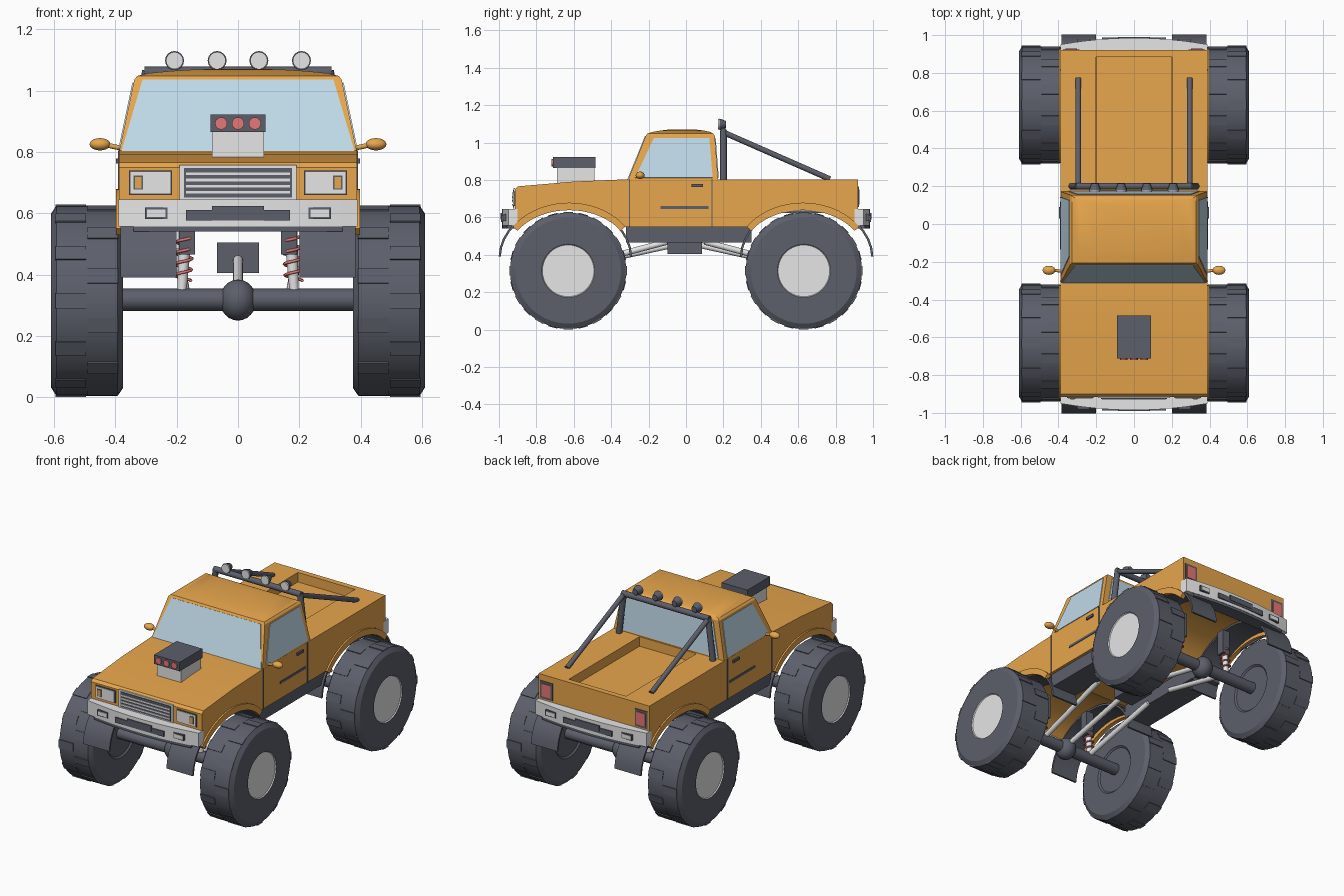
import bpy, bmesh, math
from mathutils import Vector, Matrix

cube = bpy.data.objects.get("Cube")
if cube:
    bpy.data.objects.remove(cube, do_unlink=True)


def material(name, *rgb):
    m = bpy.data.materials.new(name)
    m.use_nodes = True
    m.diffuse_color = (*rgb, 1)
    m.node_tree.nodes["Principled BSDF"].inputs["Base Color"].default_value = (*rgb, 1)
    return m


PAINT = material("orange paint", .81, .385, .073)
DARK = material("dark rubber", .107, .115, .146)
METAL = material("light metal", .79, .79, .79)
GLASS = material("pale glass", .52, .69, .80)
RED = material("soft red", .83, .19, .19)
made = []


def finish(name, bm, *mats):
    bmesh.ops.recalc_face_normals(bm, faces=bm.faces)
    me = bpy.data.meshes.new(name)
    bm.to_mesh(me)
    bm.free()
    for m in mats:
        me.materials.append(m)
    ob = bpy.data.objects.new(name, me)
    bpy.context.collection.objects.link(ob)
    made.append(ob)
    return ob


def loft(bm, rings):
    loops = [[bm.verts.new(p) for p in r] for r in rings]
    n = len(loops[0])
    for a, b in zip(loops, loops[1:]):
        for i in range(n):
            bm.faces.new((a[i], a[(i + 1) % n], b[(i + 1) % n], b[i]))
    bm.faces.new(loops[0])
    bm.faces.new(loops[-1])


def prism(name, pts, lo, hi, mat, axis="x"):
    place = (lambda p, h: (h, *p)) if axis == "x" else (lambda p, h: (*p, h))
    bm = bmesh.new()
    loft(bm, [[place(p, h) for p in pts] for h in (lo, hi)])
    return finish(name, bm, mat)


def box(name, x, y, z, mat):
    return prism(name, [(y[0], z[0]), (y[1], z[0]), (y[1], z[1]), (y[0], z[1])], x[0], x[1], mat)


def tube(name, a, b, r, mat, r2=None):
    a, b = Vector(a), Vector(b)
    rot = (b - a).to_track_quat("Z", "Y").to_matrix().to_4x4()
    bm = bmesh.new()
    bmesh.ops.create_cone(bm, cap_ends=True, segments=16, radius1=r, radius2=r2 or r,
                          depth=(b - a).length, matrix=Matrix.Translation((a + b) / 2) @ rot)
    return finish(name, bm, mat)


def ball(name, centre, size, mat):
    bm = bmesh.new()
    bmesh.ops.create_uvsphere(bm, u_segments=20, v_segments=12, radius=1,
                              matrix=Matrix.Translation(centre) @ Matrix.Diagonal((*size, 1)))
    return finish(name, bm, mat)


def panel(name, quad, uvs, mat):
    # thin plate lying on a sloped four-cornered surface
    a, b, c, d = map(Vector, quad)
    n = (b - a).cross(d - a).normalized() * .004
    pts = [a.lerp(b, u).lerp(d.lerp(c, u), v) for u, v in uvs]
    bm = bmesh.new()
    loft(bm, [[p - n for p in pts], [p + n for p in pts]])
    return finish(name, bm, mat)


ARCH_Y, WHEEL_Y, AXLE_Z, ARCH_Z = .625, .63, .315, .385


def arch(cy, a, b, t0, t1, n=18):
    ts = [t0 + (t1 - t0) * i / n for i in range(n + 1)]
    return [(cy + a * math.cos(t), ARCH_Z + b * math.sin(t)) for t in ts]


# Lower body: side profile with wheel arches, bed sunk into the rear deck
HX = .388
front_arch = arch(-ARCH_Y, .36, .29, .605, math.pi - .66)
rear_arch = [(-y, z) for y, z in reversed(front_arch)]
profile = [(-.915, .57), (-.915, .75), (-.90, .766), (-.60, .792), (-.31, .804),
           (.165, .804), (.92, .804), (.92, .57)] + rear_arch + front_arch
body = prism("body", profile, -HX, HX, PAINT)
bm = bmesh.new()
bm.from_mesh(body.data)
bm.normal_update()
deck = max((f for f in bm.faces if f.normal.z > .9), key=lambda f: f.calc_center_median().y)
bmesh.ops.inset_individual(bm, faces=[deck], thickness=.02)
for v in deck.verts:
    v.co.x = math.copysign(.2, v.co.x)
    v.co.y = .885 if v.co.y > .5 else .18
bmesh.ops.inset_individual(bm, faces=[deck], thickness=.001)
for v in deck.verts:
    v.co.z -= .06
bm.to_mesh(body.data)
bm.free()

# Cab with crowned roof
CAB = [(.80, HX, -.31, .172), (1.037, .338, -.215, .154), (1.048, .328, -.207, .146),
       (1.057, .29, -.18, .13), (1.064, .22, -.14, .10), (1.069, .14, -.10, .06),
       (1.071, .06, -.06, .02)]
bm = bmesh.new()
loft(bm, [[(-x, a, z), (x, a, z), (x, b, z), (-x, b, z)] for z, x, a, b in CAB])
finish("cab", bm, PAINT)
(z0, x0, f0, b0), (z1, x1, f1, b1) = CAB[:2]
panel("windshield", [(-x0, f0, z0), (x0, f0, z0), (x1, f1, z1), (-x1, f1, z1)],
      [(.01, .01), (.99, .01), (.96, .99), (.04, .99)], GLASS)
panel("rear_window", [(x0, b0, z0), (-x0, b0, z0), (-x1, b1, z1), (x1, b1, z1)],
      [(.05, .05), (.95, .05), (.94, .95), (.06, .95)], GLASS)

# Parts repeated on the left and right
for s, side in ((1, "left"), (-1, "right")):
    panel(side + "_window", [(s * x0, f0, z0), (s * x0, b0, z0), (s * x1, b1, z1), (s * x1, f1, z1)],
          [(.07, .05), (.94, .05), (.92, .95), (.13, .95)], GLASS)
    skin = (s * (HX - .002), s * (HX + .004))
    for y in (-.302, .14):
        box(side + "_door_seam", skin, (y - .003, y + .003), (.55, .805), DARK)
    box(side + "_door_trim", skin, (-.135, .12), (.645, .66), DARK)
    box(side + "_bed_trim", skin, (.44, .82), (.625, .638), DARK)
    box(side + "_door_handle", (s * HX, s * (HX + .01)), (.03, .09), (.762, .778), DARK)
    tube(side + "_mirror_stalk", (s * .37, -.25, .81), (s * .44, -.245, .825), .008, PAINT)
    ball(side + "_mirror", (s * .45, -.245, .825), (.034, .024, .02), PAINT)
    box(side + "_frame_rail", (s * .2, s * .37), (-.32, .35), (.465, .552), DARK)
    # Head lamps and tail lamps
    box(side + "_headlamp_frame", (s * .215, s * .355), (-.92, -.912), (.66, .74), DARK)
    box(side + "_headlamp", (s * .22, s * .35), (-.924, -.916), (.665, .735), METAL)
    box(side + "_headlamp_rim", (s * .31, s * .34), (-.926, -.92), (.677, .723), DARK)
    box(side + "_indicator", (s * .314, s * .336), (-.928, -.92), (.681, .719), PAINT)
    box(side + "_tail_lamp_frame", (s * .288, s * .376), (.916, .924), (.655, .765), DARK)
    box(side + "_tail_lamp", (s * .301, s * .363), (.92, .928), (.67, .75), RED)
    # Roll bar
    tube(side + "_roll_bar_leg", (s * .33, .2, .79), (s * .295, .2, 1.065), .018, DARK)
    tube(side + "_roll_bar_brace", (s * .295, .2, 1.055), (s * .295, .77, .805), .015, DARK)

tube("roll_bar_top", (-.305, .2, 1.06), (.305, .2, 1.06), .018, DARK)
for x in (-.207, -.068, .068, .207):
    tube("roof_lamp_post", (x, .2, 1.06), (x, .2, 1.10), .01, DARK)
    tube("roof_lamp_shell", (x, .178, 1.098), (x, .215, 1.098), .031, DARK, .018)
    tube("roof_lamp_lens", (x, .170, 1.098), (x, .179, 1.098), .028, METAL)

# Grille
box("grille_frame", (-.19, .19), (-.922, -.914), (.645, .757), METAL)
box("grille_back", (-.176, .176), (-.926, -.92), (.652, .747), DARK)
for i in range(4):
    z = .664 + i * .02
    box("grille_slat", (-.17, .17), (-.93, -.922), (z, z + .009), METAL)

# Hood intake
box("intake_base", (-.085, .085), (-.69, -.49), (.77, .87), METAL)
box("intake_top", (-.09, .09), (-.712, -.485), (.865, .922), DARK)
for x in (-.055, 0, .055):
    tube("intake_port", (x, -.719, .893), (x, -.71, .893), .02, RED)

# Wheel: revolved tyre with lugs and an outer hub disc
TYRE = [(.384, .02), (.384, .14), (.375, .15), (.375, .285), (.393, .311), (.592, .311),
        (.61, .283), (.61, .142), (.604, .138), (.604, .02)]


def wheel(name, s, cy):
    bm = bmesh.new()
    spin = [2 * math.pi * i / 40 for i in range(40)]
    loft(bm, [[(s * x, cy + r * math.cos(t), AXLE_Z + r * math.sin(t)) for t in spin]
              for x, r in TYRE])
    for f in bm.faces:
        f.material_index = int(all(abs(v.co.x) > .6 and math.hypot(v.co.y - cy, v.co.z - AXLE_Z) < .145
                                   for v in f.verts))
    for i in range(24):
        x = s * (.441 if i % 2 else .545)
        turn = Matrix.Rotation(math.pi * i / 12, 4, "X")
        bmesh.ops.create_cube(bm, size=1, matrix=Matrix.Translation((x, cy, AXLE_Z)) @ turn
                              @ Matrix.Translation((0, 0, .305)) @ Matrix.Diagonal((.1, .05, .018, 1)))
    finish(name, bm, DARK, METAL)


# Axle sets and bumpers, mirrored front to back
for e, end in ((-1, "front"), (1, "rear")):
    cy = e * WHEEL_Y
    tube(end + "_axle", (-.4, cy, .318), (.4, cy, .318), .036, DARK)
    ball(end + "_differential", (0, cy, .317), (.06, .065, .067), DARK)
    tube(end + "_driveshaft", (0, cy, .33), (0, e * .06, .455), .016, METAL)
    for s, side in ((1, "left"), (-1, "right")):
        tag = end + "_" + side
        wheel(tag + "_wheel", s, cy)
        prism(tag + "_fender_liner", arch(e * .645, .357, .286, .02, math.pi - .02)
              + arch(e * .645, .345, .274, math.pi - .02, .02), s * .2, s * .384, DARK)
        prism(tag + "_arch_flare", arch(e * ARCH_Y, .364, .294, .6, math.pi - .6)
              + arch(e * ARCH_Y, .335, .254, math.pi - .6, .6), s * .37, s * .398, PAINT)
        tube(tag + "_link", (s * .17, cy, .33), (s * .195, e * .1, .47), .016, METAL)
        # Shock absorber and coil spring
        tube(tag + "_shock", (s * .183, cy, .345), (s * .168, cy, .6), .015, METAL, .024)
        box(tag + "_shock_mount", (s * .14, s * .192), (cy - .025, cy + .025), (.465, .62), DARK)
        cu = bpy.data.curves.new(tag + "_spring", "CURVE")
        cu.dimensions, cu.bevel_depth, cu.bevel_resolution = "3D", .005, 1
        sp = cu.splines.new("POLY")
        sp.points.add(48)
        for i, p in enumerate(sp.points):
            t = 2 * math.pi * i / 12
            p.co = (s * (.182 - i * .0002) + .028 * math.cos(t), cy + .028 * math.sin(t),
                    .38 + i * .003, 1)
        cu.materials.append(RED)
        bpy.context.collection.objects.link(bpy.data.objects.new(tag + "_spring", cu))
        # Bumper lamps
        box(tag + "_bumper_lamp_frame", (s * .23, s * .303), (e * .95, e * .976), (.582, .618), DARK)
        box(tag + "_bumper_lamp", (s * .237, s * .296), (e * .972, e * .979), (.588, .612), METAL)

    def bow(half, depth):
        xs = [half * (i / 6 - 1) for i in range(13)]
        return [(x, e * (depth - .035 * (x / .39) ** 2)) for x in xs] + [(half, e * .9), (-half, e * .9)]

    prism(end + "_bumper", bow(.39, .985), .557, .645, METAL, "z")
    prism(end + "_bumper_lip", bow(.34, .983), .54, .567, DARK, "z")
    box(end + "_bumper_slot", (-.17, .17), (e * .96, e * .988), (.577, .61), DARK)
    box(end + "_plate", (-.085, .085), (e * .96, e * .991), (.59, .624), DARK)

# Gearbox under the frame
box("transfer_case", (-.068, .068), (-.1, .085), (.405, .505), DARK)

for ob in made:
    ob.select_set(True)
bpy.context.view_layer.objects.active = body
bpy.ops.object.shade_smooth_by_angle(angle=math.radians(30))
